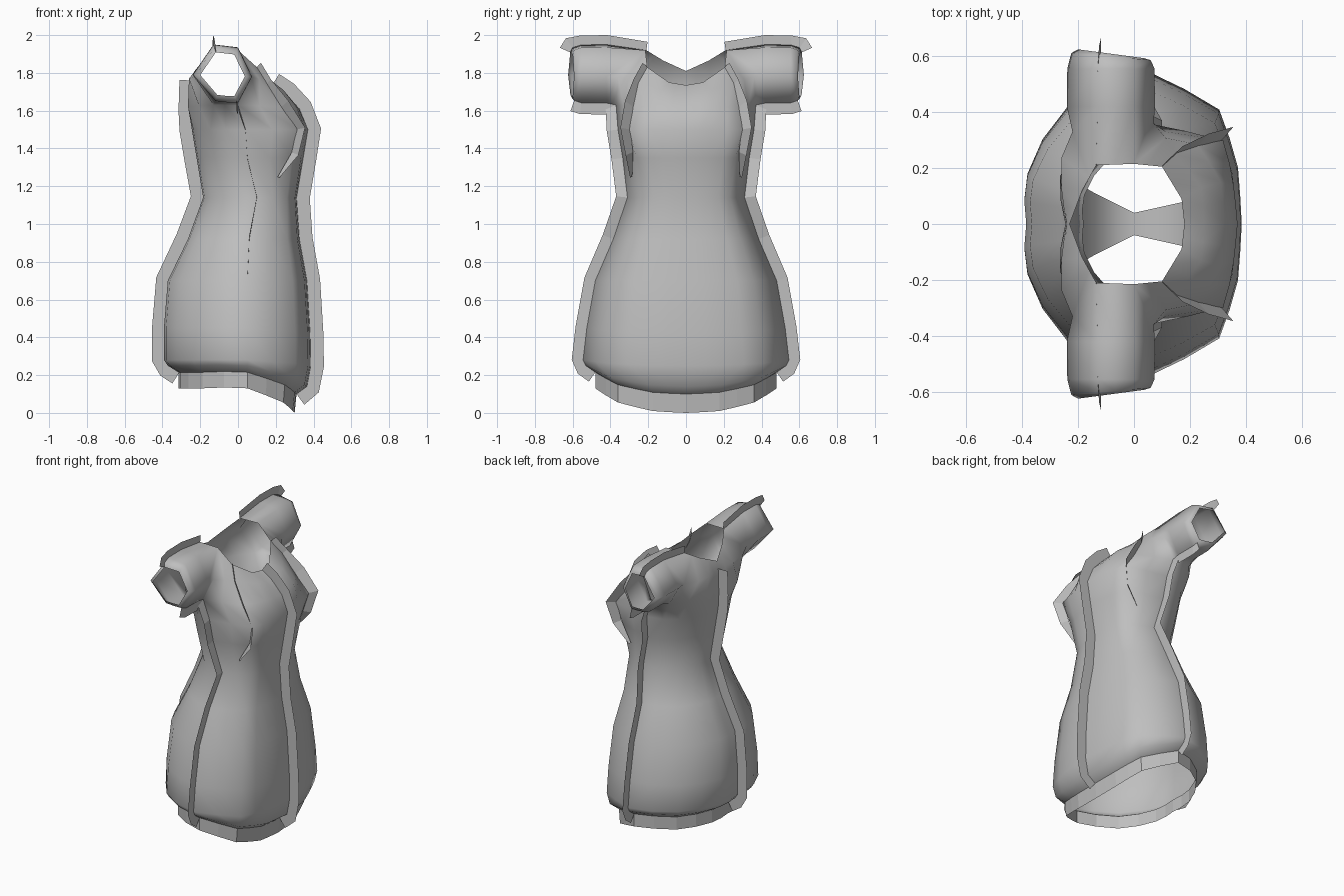
import bpy, bmesh
from mathutils import Vector

cube = bpy.data.objects.get("Cube")
if cube:
    bpy.data.objects.remove(cube, do_unlink=True)

fabric = bpy.data.materials.new("grey_fabric")
fabric.use_nodes = True
GREY = (0.52, 0.52, 0.52, 1)
fabric.diffuse_color = GREY
fabric.node_tree.nodes["Principled BSDF"].inputs["Base Color"].default_value = GREY


def make(name, grids, smooth=True, mirror=True, skip=()):
    """Skin each grid of point rows with quads; mirror across y."""
    bm = bmesh.new()
    for g, grid in enumerate(grids):
        rows = [[bm.verts.new(p) for p in row] for row in grid]
        for i in range(len(rows) - 1):
            for k in range(len(rows[i]) - 1):
                if (g, i, k) not in skip:
                    bm.faces.new((rows[i][k], rows[i][k + 1],
                                  rows[i + 1][k + 1], rows[i + 1][k]))
    bmesh.ops.remove_doubles(bm, verts=bm.verts, dist=0.0005)
    for f in bm.faces:
        f.smooth = smooth
    mesh = bpy.data.meshes.new(name)
    bm.to_mesh(mesh)
    bm.free()
    obj = bpy.data.objects.new(name, mesh)
    bpy.context.collection.objects.link(obj)
    mesh.materials.append(fabric)
    if mirror:
        mod = obj.modifiers.new("mirror", 'MIRROR')
        mod.use_axis = (False, True, False)
        mod.merge_threshold = 0.001
    return obj


# Half outline of the dress, from the chest centre round to the back centre
OUTLINE = [(1, 0), (.96, .37), (.76, .75), (0, 1), (-.66, .77), (-.99, .33), (-1, 0)]


def points(*coords):
    return [Vector(c) for c in coords]


def refine(row, front_curve=.25, back_curve=1):
    """Add a midpoint between neighbours, rounded out by the curve amounts."""
    flip = Vector((1, -1, 1))
    ext = [row[1] * flip] + row + [row[-2] * flip]
    out = [row[0]]
    for i in range(1, len(row)):
        a, b, c, d = ext[i - 1:i + 3]
        curve = front_curve if i < 4 else back_curve
        out += [(b + c) / 2 + (b + c - a - d) * curve / 16, c]
    return out


def ring(front, back, side, width, z, dip=0, bust=0):
    row = [Vector((side + u * (front - side if u > 0 else side - back),
                   v * width, z - max(u, 0) ** 2 * dip)) for u, v in OUTLINE]
    row[2] += Vector((bust, bust, 0))
    return refine(row)


# Skirt and torso rings
hem_low = ring(.30, -.31, .05, .48, .13, .13)
hem_top = ring(.31, -.31, .05, .48, .215, .115)
torso = [
    hem_top,
    ring(.365, -.365, .05, .53, .25, .11),
    ring(.385, -.385, .05, .545, .28, .03),
    ring(.382, -.385, .05, .525, .45, .03),
    ring(.365, -.365, .05, .48, .70),
    ring(.325, -.26, .06, .385, .92),
    ring(.31, -.18, .10, .31, 1.14),
    ring(.345, -.215, .05, .335, 1.35, bust=.012),
    ring(.37, -.24, .04, .36, 1.50, bust=.028),
]
chest = refine(points(
    (.325, 0, 1.61), (.31, .15, 1.62), (.225, .285, 1.62), (0, .37, 1.63),
    (-.13, .36, 1.63), (-.265, .17, 1.62), (-.245, 0, 1.6)))
shoulder = refine(points(
    (.25, 0, 1.69), (.24, .13, 1.71), (.15, .25, 1.75), (.07, .36, 1.78),
    (-.22, .33, 1.78), (-.26, .13, 1.76), (-.24, 0, 1.76)))
neckline = refine(points(
    (.18, 0, 1.735), (.17, .09, 1.75), (.1, .205, 1.83), (0, .215, 1.92),
    (-.135, .21, 1.92), (-.185, .12, 1.865), (-.23, 0, 1.81)), 0, 0)
torso += [chest, shoulder, neckline]
last = len(torso) - 1

# Six-sided sleeve growing from the armhole, rounded in at the opening
armhole = chest[6:9] + [shoulder[8]] + neckline[8:5:-1] + [shoulder[6]]
CUFF = [(0, 1.64), (-.06, 1.643), (-.12, 1.65), (-.24, 1.79),
        (-.13, 1.95), (-.065, 1.943), (0, 1.935), (.075, 1.78)]


def cuff(y, scale, slant=0):
    cx, cz = -.08, 1.785
    return [Vector((cx + (x - cx) * scale, y - slant * (x - cx),
                    cz + (z - cz) * scale)) for x, z in CUFF]


sleeve = [armhole, cuff(.42, 1), cuff(.555, .99), cuff(.598, .9, .08), cuff(.608, .75, .1)]
closed = [row + row[:1] for row in sleeve]

# The armhole quads stay open so the sleeve welds to their border
make("dress_body", [torso, closed],
     skip={(0, i, k) for i in (last - 2, last - 1) for k in (6, 7)})

# Hem band hanging inside the skirt edge
make("hem_band", [[hem_low, hem_top]], smooth=False)


def fin(name, path, axis, widths, mirror=True):
    """Thin flat flap standing out from a seam path."""
    outer = []
    for i, p in enumerate(path):
        t = path[min(i + 1, len(path) - 1)] - path[max(i - 1, 0)]
        n = t.cross(Vector(axis)).normalized()
        w = widths if isinstance(widths, float) else widths[i]
        outer.append(p + n * w)
    make(name, [[path, outer]], smooth=False, mirror=mirror)


# Centre seams, front and back
fin("front_seam_flap", [r[0] for r in torso], (0, -1, 0), .07, False)
fin("back_seam_flap", [r[12] for r in torso[:-1]], (0, 1, 0), .07, False)
# Side seams running on under the sleeves
fin("side_seam_flap", [r[6] for r in torso[:last - 1]] + [s[0] for s in sleeve[1:4]],
    (1, 0, 0), .06)
# Shoulder seams along the sleeve tops
fin("shoulder_seam_flap", [s[4] for s in sleeve], (-1, 0, 0), (.045, .05, .05, .06, .06))
# Bust seams, curving back and tapering under the bust
bust_path = points((.21, .285, 1.25), (.285, .28, 1.38), (.31, .295, 1.5),
                   (.23, .28, 1.62), (.15, .25, 1.74), (.1, .205, 1.83))
fin("bust_seam_flap", bust_path, (.75, -.65, 0), (.015, .055, .07, .065, .045, .04))

# Narrow lining saddle joining front and back inside the skirt
lining = [points((x, -w, z), (x, w, z)) for x, w, z in
          [(.31, .13, 1.0), (.18, .08, .84), (0, .04, .76), (-.14, .11, .84), (-.21, .15, 1.0)]]
make("inner_lining", [lining], mirror=False)
